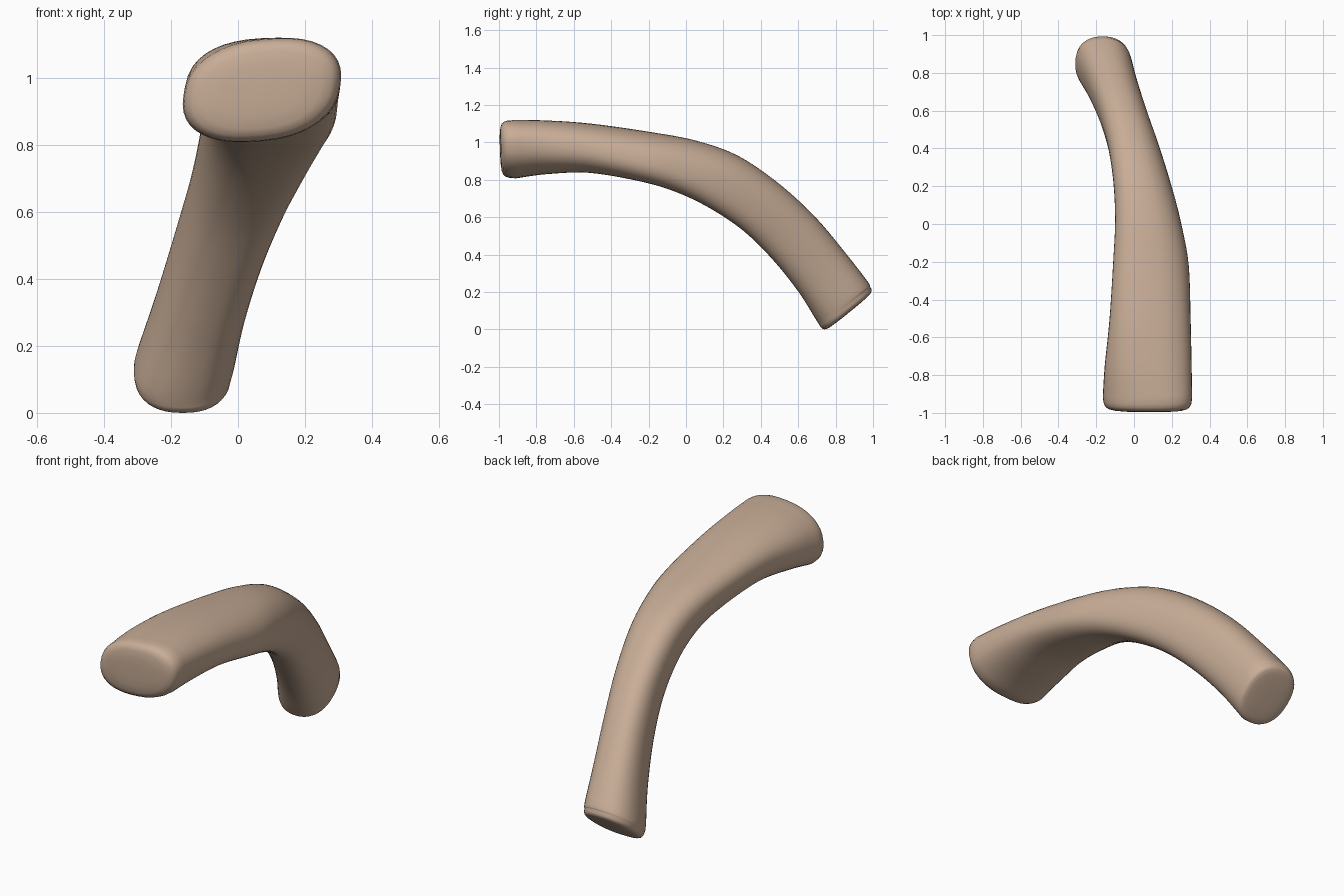
import bpy, bmesh, math
from mathutils import Vector

if "Cube" in bpy.data.objects:
    bpy.data.objects.remove(bpy.data.objects["Cube"])

# Stations: top y,z | bottom y,z | left x, right x | lean of the oval section
ST = [
    (-.92, 1.127, -.91, .815, -.165, .308, .22),
    (-.75, 1.125, -.75, .837, -.155, .305, .08),
    (-.50, 1.107, -.52, .845, -.13, .30, -.10),
    (-.17, 1.06, -.25, .80, -.11, .29, -.25),
    (.06, 1.015, -.06, .745, -.10, .255, -.30),
    (.28, .935, .12, .66, -.11, .205, -.30),
    (.50, .785, .30, .54, -.14, .14, -.25),
    (.69, .61, .46, .385, -.19, .075, -.18),
    (.85, .42, .60, .21, -.25, .022, -.08),
    (.97, .265, .695, .06, -.305, -.01, 0),
    (.985, .235, .72, .02, -.31, -.02, 0),
]
N, STEPS = 40, 5


def spow(v, p):
    return math.copysign(abs(v) ** p, v)


def ring(s, scale=1.0, shift=Vector((0, 0, 0))):
    """Rounded oval section between the top and bottom points."""
    ty, tz, by, bz, xl, xr, lean = s
    c = Vector(((xl + xr) / 2, (ty + by) / 2, (tz + bz) / 2)) + shift
    up = Vector((0, ty - by, tz - bz)) / 2
    w = (xr - xl) / 2
    pts = []
    for i in range(N):
        a = 2 * math.pi * i / N
        pts.append(c + scale * (Vector((w * spow(math.cos(a), .86), 0, 0))
                                + up * spow(math.sin(a + lean), .86)))
    return pts


def blend(i, t):
    """Catmull-Rom blend between stations i and i + 1."""
    p = [ST[min(max(i + k, 0), len(ST) - 1)] for k in (-1, 0, 1, 2)]
    return [.5 * (2 * b + (c - a) * t + (2 * a - 5 * b + 4 * c - d) * t * t
                  + (3 * b - a - 3 * c + d) * t ** 3) for a, b, c, d in zip(*p)]


# Rounded end profile: scale, outward fraction
CAP = [(.985, .4), (.95, .65), (.88, .82), (.75, .92), (.5, .98), (.2, 1)]
front_dir = Vector((0, -.08, 0))
e = ST[-1]
back_dir = Vector((0, e[1] - e[3], e[2] - e[0])).normalized() * .035

rings = [ring(ST[0], s, front_dir * o) for s, o in reversed(CAP)]
for i in range(len(ST) - 1):
    rings += [ring(blend(i, k / STEPS)) for k in range(STEPS)]
rings.append(ring(ST[-1]))
rings += [ring(ST[-1], s, back_dir * o) for s, o in CAP]

# Curved bar skin
bm = bmesh.new()
vs = [[bm.verts.new(p) for p in r] for r in rings]
for a, b in zip(vs, vs[1:]):
    for i in range(N):
        j = (i + 1) % N
        bm.faces.new((a[i], a[j], b[j], b[i]))
bm.faces.new(vs[0])
bm.faces.new(vs[-1])
low = min(v.co.z for v in bm.verts)
bmesh.ops.translate(bm, verts=bm.verts, vec=(0, 0, -low))
bmesh.ops.recalc_face_normals(bm, faces=bm.faces)
for f in bm.faces:
    f.smooth = True
me = bpy.data.meshes.new("curved_handle")
bm.to_mesh(me)
bm.free()

mat = bpy.data.materials.new("warm tan")
mat.diffuse_color = (.58, .42, .31, 1)
mat.use_nodes = True
mat.node_tree.nodes["Principled BSDF"].inputs["Base Color"].default_value = mat.diffuse_color
me.materials.append(mat)
ob = bpy.data.objects.new("curved_handle", me)
bpy.context.collection.objects.link(ob)
